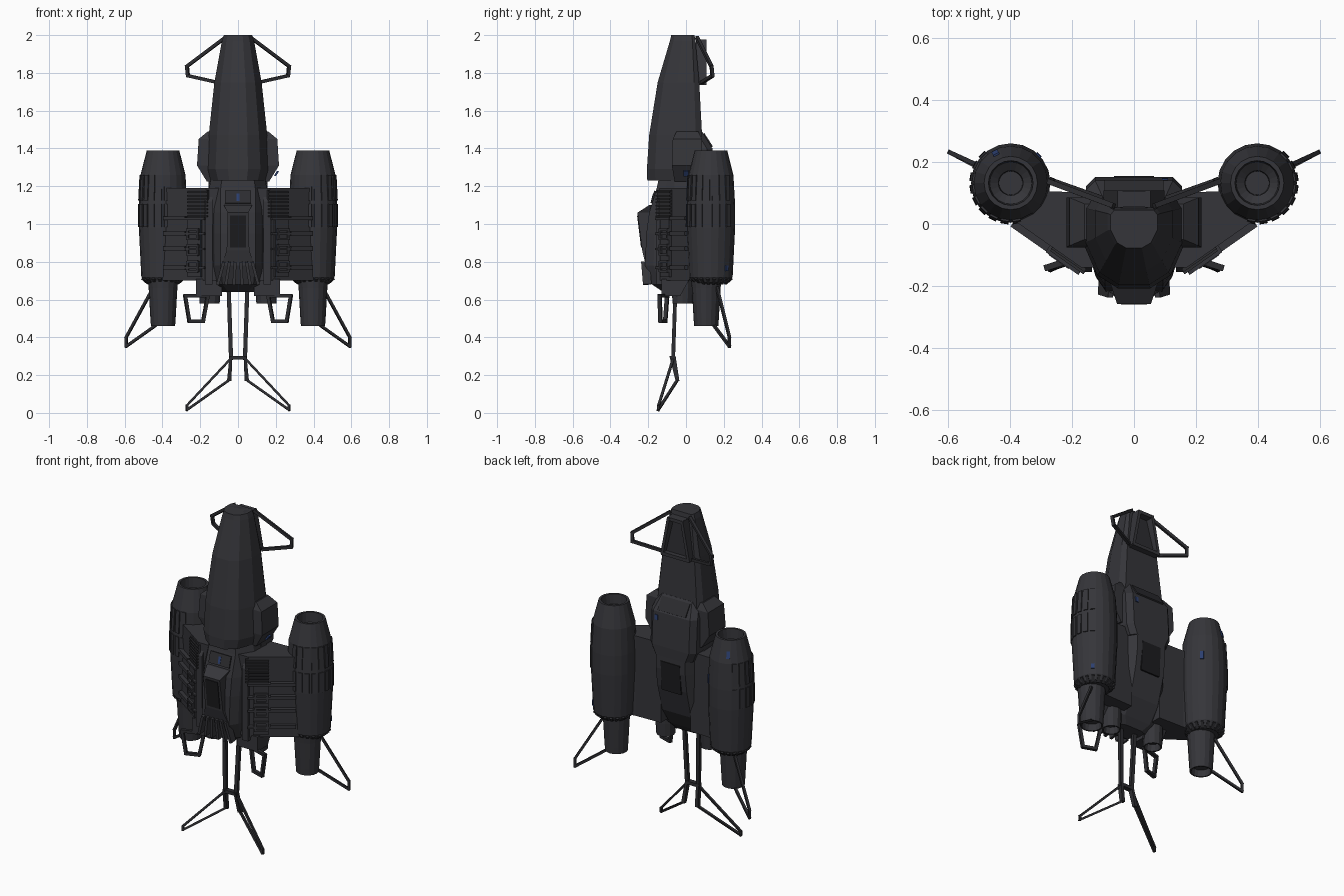
import bpy, bmesh, math
from mathutils import Matrix, Vector as V

if "Cube" in bpy.data.objects:
    bpy.data.objects.remove(bpy.data.objects["Cube"])

def mat(name, c):
    m = bpy.data.materials.new(name)
    m.diffuse_color = (*c, 1)
    m.use_nodes = True
    m.node_tree.nodes["Principled BSDF"].inputs["Base Color"].default_value = m.diffuse_color
    return m

HULL = mat("charcoal hull", (0.036, 0.036, 0.042))
STRUT = mat("dark strut", (0.026, 0.026, 0.030))
BLACK = mat("black recess", (0.012, 0.012, 0.014))
BLUE = mat("blue marking", (0.025, 0.05, 0.16))

def finish(name, bm, m, mirror=False):
    """Turn a bmesh into an object, optionally with its twin at -x."""
    if mirror:
        g = bmesh.ops.duplicate(bm, geom=bm.verts[:] + bm.edges[:] + bm.faces[:])["geom"]
        for v in g:
            if isinstance(v, bmesh.types.BMVert):
                v.co.x *= -1
    bmesh.ops.recalc_face_normals(bm, faces=bm.faces[:])
    me = bpy.data.meshes.new(name)
    bm.to_mesh(me)
    bm.free()
    me.materials.append(m)
    ob = bpy.data.objects.new(name, me)
    bpy.context.collection.objects.link(ob)
    return ob

def bar(bm, a, b, w, d, n=(0, -1, 0)):
    """Box from a to b, w wide and d deep along n."""
    a, b, n = V(a), V(b), V(n)
    t = (b - a).normalized()
    n = (n - t * n.dot(t)).normalized()
    s = t.cross(n)
    M = Matrix((s * w, n * d, b - a)).transposed().to_4x4()
    M.translation = (a + b) / 2
    bmesh.ops.create_cube(bm, size=1, matrix=M)

def frame(name, pts, w, d, n, closed=False):
    """Open strut frame on both sides of the ship."""
    bm = bmesh.new()
    ends = pts[1:] + (pts[:1] if closed else [])
    for a, b in zip(pts, ends):
        t = (V(b) - V(a)).normalized() * w * 0.4
        bar(bm, V(a) - t, V(b) + t, w, d, n)
    return finish(name, bm, STRUT, True)

def loft(name, sections, m=HULL, mirror=False):
    """Skin closed rings of 3D points, capped at both ends."""
    bm = bmesh.new()
    rings = [[bm.verts.new(p) for p in s] for s in sections]
    n = len(rings[0])
    for r, q in zip(rings, rings[1:]):
        for i in range(n):
            bm.faces.new((r[i], r[(i + 1) % n], q[(i + 1) % n], q[i]))
    bm.faces.new(rings[0])
    bm.faces.new(rings[-1])
    return finish(name, bm, m, mirror)

def sym(z, half):
    """Full ring from the half outline (x > 0, front to back)."""
    return [(x, y, z) for x, y in half] + [(-x, y, z) for x, y in reversed(half)]

def box_ring(z, x0, x1, y0, y1):
    return [(x0, y0, z), (x1, y0, z), (x1, y1, z), (x0, y1, z)]

def lathe(name, prof, c, seg, m=HULL):
    bm = bmesh.new()
    rings = [[bm.verts.new((c[0] + r * math.cos(k * math.tau / seg), c[1] + r * math.sin(k * math.tau / seg), z))
              for k in range(seg)] for r, z in prof]
    for r, q in zip(rings, rings[1:]):
        for i in range(seg):
            bm.faces.new((r[i], r[(i + 1) % seg], q[(i + 1) % seg], q[i]))
    bm.faces.new(rings[0])
    bm.faces.new(rings[-1])
    return finish(name, bm, m, True)

# long rounded nose hull
def nose(z, w, f, b):
    d = b - f
    return sym(z, [(0.32 * w, f), (0.72 * w, f + 0.14 * d), (w, f + 0.48 * d), (w, b - 0.12 * d), (0.85 * w, b)])
loft("nose_hull", [nose(*s) for s in (
    (2.0, .075, -.078, .045), (1.97, .085, -.085, .05), (1.75, .125, -.15, .07), (1.47, .155, -.195, .085),
    (1.29, .165, -.207, .1), (1.23, .145, -.205, .1))])
loft("nose_cap", [nose(1.999, .06, -.062, .03), nose(2.0, .06, -.062, .03)], STRUT)

# hatch frame on the back of the nose
bm = bmesh.new()
for s in (-1, 1):
    bar(bm, (.045 * s, .08, 1.975), (.09 * s, .08, 1.74), .018, .055)
bar(bm, (-.05, .08, 1.967), (.05, .08, 1.967), .02, .05)
bar(bm, (-.095, .085, 1.745), (.095, .085, 1.745), .02, .045)
finish("nose_hatch_frame", bm, HULL)
loft("nose_hatch", [box_ring(1.96, -.04, .04, .04, .062), box_ring(1.75, -.08, .08, .04, .08)], STRUT)

# side pods
loft("side_pod", [box_ring(1.49, .13, .16, -.05, .065), box_ring(1.45, .13, .208, -.07, .085),
                  box_ring(1.31, .13, .217, -.075, .085), box_ring(1.225, .13, .165, -.06, .085)], HULL, True)

# rear housing with sloped top
def rear(z, w, b):
    return sym(z, [(w, 0), (w, b - .03), (w - .03, b)])
loft("rear_housing", [rear(1.49, .13, .085), rear(1.40, .155, .14), rear(1.2, .155, .152), rear(1.14, .13, .15)])
bm = bmesh.new()
bar(bm, (0, .092, 1.478), (0, .137, 1.408), .19, .012, (0, 1, .6))
finish("rear_vent", bm, STRUT)

# central body
def body(z, w, f, b):
    return sym(z, [(w * .75, f), (w, f + .045), (w + .03, -.06), (w + .035, min(.05, b - .02)), (w * .8, b)])
loft("central_body", [body(*s) for s in (
    (1.26, .11, -.14, .14), (1.19, .122, -.155, .15), (1.06, .125, -.195, .15), (.95, .125, -.21, .135),
    (.78, .122, -.217, .09), (.68, .11, -.18, .03), (.64, .07, -.12, 0))])
bm = bmesh.new()
bar(bm, (0, .149, 1.11), (0, .137, .93), .13, .01)
finish("rear_recess", bm, BLACK)

# front hood, its dark opening and the window above
loft("front_hood", [box_ring(1.10, -.075, .075, -.195, -.1), box_ring(1.06, -.055, .055, -.257, -.1),
                    box_ring(.86, -.06, .06, -.232, -.1), box_ring(.79, -.085, .085, -.215, -.1)])
bm = bmesh.new()
bar(bm, (0, -.255, 1.045), (0, -.234, .875), .085, .008)
finish("hood_opening", bm, BLACK)
bm = bmesh.new()
bar(bm, (0, -.162, 1.175), (0, -.182, 1.11), .14, .012)
finish("front_window", bm, STRUT)

# fan of ribs under the hood
bm = bmesh.new()
for i in range(6):
    u = i - 2.5
    bar(bm, (u * .03, -.215, .80), (u * .043, -.205, .68), .016, .045)
finish("lower_grille", bm, HULL)

# wings joining the body to the engines
wing = [(.40, .02), (.37, 0), (.17, -.14), (.1, -.14), (.1, .1), (.27, .105), (.40, .13)]
loft("wing", [[(x, y, z) for x, y in wing] for z in (.70, 1.19)], HULL, True)
loft("wing_column", [box_ring(.68, .135, .175, -.155, -.05), box_ring(1.12, .135, .175, -.155, -.05),
                     box_ring(1.19, .135, .175, -.11, -.05)], HULL, True)
OUT = (.573, -.82, 0)
def on_wing(x, z, off=0):
    return V((x, -.7 * (.37 - x), z)) + V(OUT) * off

# panels, ribs and window frames on the slanted wing face
bm = bmesh.new()
bar(bm, on_wing(.225, .72), on_wing(.225, 1.03), .085, .03, OUT)
for z in (1.03, .95, .87, .77):
    bar(bm, on_wing(.385, z), on_wing(.27, z), .02, .045, OUT)
    bar(bm, on_wing(.27, z - .002), on_wing(.165, z - .002), .012, .05, OUT)
for z in (.945, .862, .775):
    for dz in (-.025, .025):
        bar(bm, on_wing(.20, z + dz, .015), on_wing(.255, z + dz, .015), .012, .025, OUT)
    for x in (.20, .255):
        bar(bm, on_wing(x, z - .03, .015), on_wing(x, z + .03, .015), .012, .025, OUT)
finish("wing_ribs", bm, HULL, True)
bm = bmesh.new()
bar(bm, on_wing(.21, 1.03), on_wing(.21, 1.18), .13, .012, OUT)
for i in range(8):
    z = 1.042 + i * .018
    bar(bm, on_wing(.155, z, .008), on_wing(.262, z, .008), .008, .012, OUT)
finish("wing_grille", bm, STRUT, True)

# engines: nacelle with open intake, collar and nozzle
E = (.397, .132)
lathe("engine", [(.08, .685), (.095, .69), (.115, .72), (.128, .98), (.128, 1.1), (.119, 1.26), (.086, 1.39),
                 (.072, 1.39), (.068, 1.33), (.04, 1.31), (.038, 1.26)], E, 20)
lathe("engine_nozzle", [(.052, .50), (.056, .46), (.064, .46), (.067, .5), (.076, .66), (.08, .70)], (.397, .107), 16)
bm = bmesh.new()
for i in range(20):
    a = (i + .5) * math.tau / 20
    c, s = math.cos(a), math.sin(a)
    bar(bm, (E[0] + .08 * c, E[1] + .08 * s, .685), (E[0] + .112 * c, E[1] + .112 * s, .712), .016, .012, (c, s, -1))
finish("engine_collar_ribs", bm, STRUT, True)

# raised cooling panels on the outer front of each engine
bm = bmesh.new()
for i in range(-6, 3):
    a = (i + .5) * math.tau / 20
    c, s = math.cos(a), math.sin(a)
    for r0, z0, r1, z1 in ((.127, .985, .126, 1.105), (.125, 1.125, .118, 1.26)):
        bar(bm, (E[0] + r0 * c, E[1] + r0 * s, z0), (E[0] + r1 * c, E[1] + r1 * s, z1), .027, .012, (c, s, 0))
finish("engine_panels", bm, HULL, True)

# small lower thrusters and their mounts
lathe("lower_thruster", [(.04, .62), (.045, .58), (.053, .58), (.058, .66), (.058, .72)], (.15, -.018), 12)
loft("thruster_mount", [box_ring(.62, .085, .222, -.13, -.03), box_ring(.71, .085, .222, -.13, .02)], HULL, True)

# open strut frames: nose fins, engine fins, skids, tail
frame("nose_fin", [(.07, .06, 1.985), (.27, .135, 1.835), (.265, .14, 1.785), (.11, .085, 1.75)], .017, .017, (.4, -1, 0))
frame("engine_fin", [(.45, .165, .66), (.592, .23, .40), (.592, .23, .352), (.44, .15, .46)], .014, .014, (.5, -1, 0))
frame("skid", [(.16, -.10, .62), (.28, -.14, .62), (.258, -.135, .485), (.185, -.11, .485)], .017, .02, (.3, 1, 0), True)
frame("tail_leg", [(.05, -.055, .68), (.037, -.068, .29)], .022, .02, (0, 1, 0))
frame("tail_fin", [(.045, -.07, .28), (.27, -.145, .04), (.27, -.147, .016), (.045, -.045, .175)], .012, .014, (.2, 1, -.3))
loft("tail_plate", [box_ring(.17, .035, .058, -.055, -.035), box_ring(.30, .03, .045, -.088, -.055)], STRUT, True)
bm = bmesh.new()
bar(bm, (-.045, -.07, .292), (.045, -.07, .292), .02, .03)
finish("tail_crossbar", bm, STRUT)

# small blue markings
bm = bmesh.new()
bar(bm, (0, -.171, 1.16), (0, -.182, 1.12), .016, .008)
bar(bm, (.10, .142, 1.38), (.10, .144, 1.35), .02, .008)
bar(bm, (.213, .0, 1.28), (.195, .0, 1.255), .025, .01, (1, 0, 0))
for sx, deg, r0, z0, r1, z1 in ((-1, 45, .127, 1.1, .125, 1.15), (-1, 117, .113, 1.29, .102, 1.33), (1, 45, .117, .75, .118, .78)):
    c, s = math.cos(math.radians(deg)), math.sin(math.radians(deg))
    bar(bm, (sx * .397 + r0 * c, .132 + r0 * s, z0), (sx * .397 + r1 * c, .132 + r1 * s, z1), .02, .008, (c, s, 0))
finish("blue_markings", bm, BLUE)
